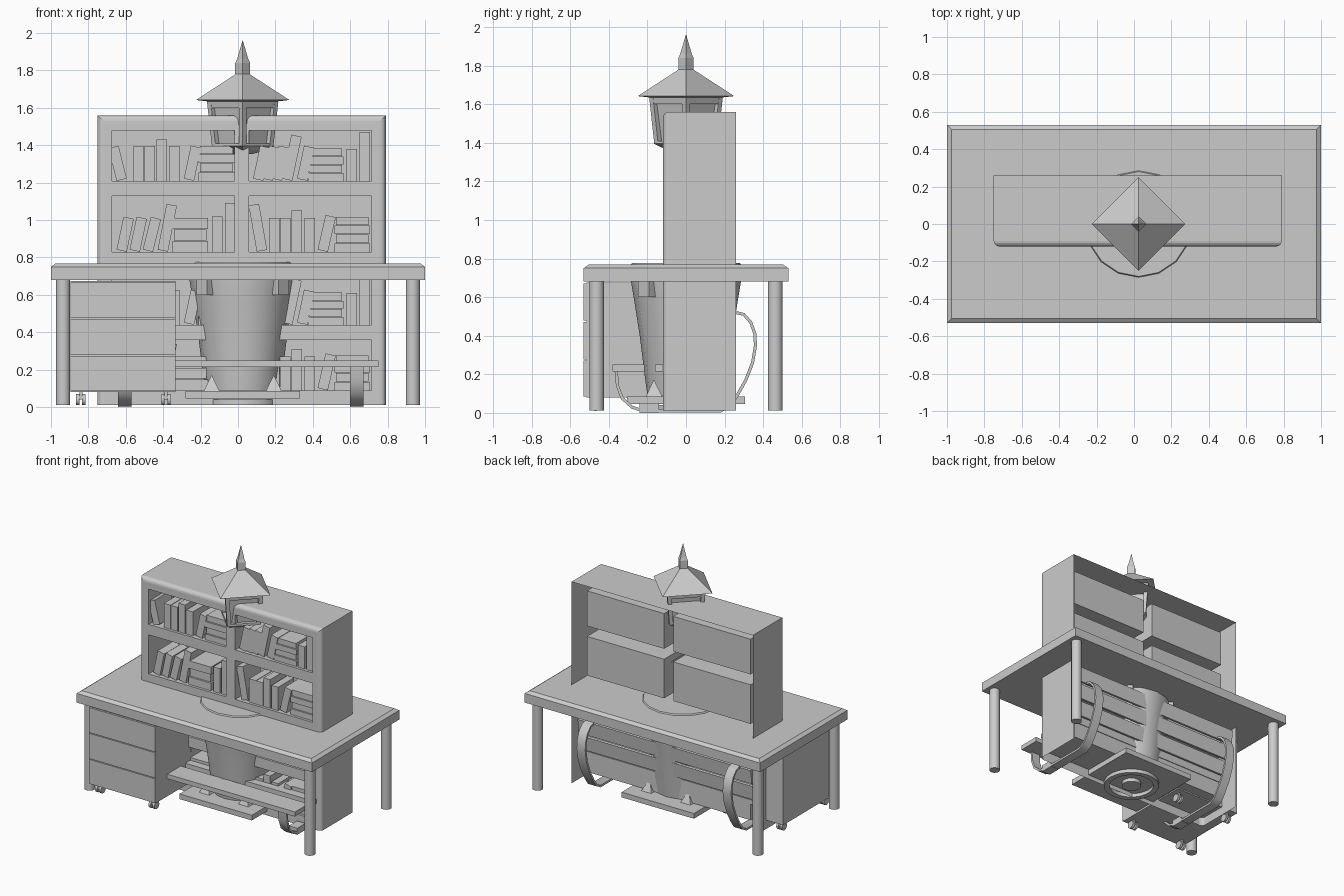
import bpy, bmesh, math
from mathutils import Vector, Matrix

if "Cube" in bpy.data.objects:
    bpy.data.objects.remove(bpy.data.objects["Cube"])


def finish(name, bm):
    me = bpy.data.meshes.new(name)
    bm.to_mesh(me)
    bm.free()
    ob = bpy.data.objects.new(name, me)
    bpy.context.collection.objects.link(ob)
    return ob


def smooth(ob):
    bpy.ops.object.select_all(action='DESELECT')
    ob.select_set(True)
    bpy.context.view_layer.objects.active = ob
    bpy.ops.object.shade_smooth_by_angle()
    return ob


def box(name, x0, x1, y0, y1, z0, z1, lean=0):
    """Box by its limits; lean turns it about y round its bottom centre."""
    bm = bmesh.new()
    bmesh.ops.create_cube(bm, size=1)
    bm.transform(Matrix.Diagonal((x1 - x0, y1 - y0, z1 - z0, 1)))
    bm.transform(Matrix.Translation((0, 0, (z1 - z0) / 2)))
    bm.transform(Matrix.Rotation(math.radians(lean), 4, 'Y'))
    bm.transform(Matrix.Translation(((x0 + x1) / 2, (y0 + y1) / 2, z0)))
    return finish(name, bm)


def lathe(name, profile, n, cx=0, cy=0, turn=0.0, caps=True):
    """Rings of n sides from (radius, z) points."""
    bm = bmesh.new()
    rings = [[bm.verts.new((cx + r * math.cos(turn + 2 * math.pi * i / n),
                            cy + r * math.sin(turn + 2 * math.pi * i / n), z)) for i in range(n)]
             for r, z in profile]
    for a, b in zip(rings, rings[1:]):
        for i in range(n):
            bm.faces.new((a[i], a[(i + 1) % n], b[(i + 1) % n], b[i]))
    if caps:
        bm.faces.new(rings[0][::-1])
        bm.faces.new(rings[-1])
    return finish(name, bm)


def sheets(name, quads):
    bm = bmesh.new()
    for q in quads:
        bm.faces.new([bm.verts.new(p) for p in q])
    bmesh.ops.remove_doubles(bm, verts=bm.verts, dist=1e-5)
    bmesh.ops.recalc_face_normals(bm, faces=bm.faces)
    return finish(name, bm)


def strip(name, path, x0, x1, t):
    """Flat bar of thickness t following a (y, z) path."""
    bm = bmesh.new()
    rings = []
    for i, p in enumerate(path):
        a, b = Vector(path[max(i - 1, 0)]), Vector(path[min(i + 1, len(path) - 1)])
        d = (b - a).normalized()
        n = Vector((-d.y, d.x)) * t / 2
        q = Vector(p)
        rings.append([bm.verts.new((x, *v)) for x, v in
                      ((x0, q - n), (x1, q - n), (x1, q + n), (x0, q + n))])
    for a, b in zip(rings, rings[1:]):
        for i in range(4):
            bm.faces.new((a[i], a[(i + 1) % 4], b[(i + 1) % 4], b[i]))
    bm.faces.new(rings[0][::-1])
    bm.faces.new(rings[-1])
    bmesh.ops.recalc_face_normals(bm, faces=bm.faces)
    return finish(name, bm)


# Desk: chamfered top on four round legs
bm = bmesh.new()
loops = [[bm.verts.new((sx * (1 - i), sy * (.53 - i), z)) for sx, sy in ((-1, -1), (1, -1), (1, 1), (-1, 1))]
         for i, z in ((0, .68), (0, .75), (.025, .768))]
for a, b in zip(loops, loops[1:]):
    for i in range(4):
        bm.faces.new((a[i], a[(i + 1) % 4], b[(i + 1) % 4], b[i]))
bm.faces.new(loops[0][::-1])
bm.faces.new(loops[-1])
finish("desk_top", bm)
for sx in (-1, 1):
    for sy in (-1, 1):
        smooth(lathe("desk_leg", [(.038, .012), (.038, .68)], 24, sx * .935, sy * .463))

# Drawer cabinet on casters
box("cabinet_body", -.895, -.335, -.515, .1, .08, .675)
for z0, z1 in ((.085, .272), (.278, .472), (.478, .67)):
    box("drawer_front", -.895, -.335, -.53, -.515, z0, z1)
for x in (-.84, -.385):
    for y in (-.47, .04):
        box("caster_fork", x - .008, x + .008, y - .02, y + .02, .04, .08)
        for dx in (-.016, .016):
            w = lathe("caster_wheel", [(.03, -.009), (.03, .009)], 16)
            w.data.transform(Matrix.Translation((x + dx, y, .04)) @ Matrix.Rotation(math.pi / 2, 4, 'Y'))
            smooth(w)

# Bookcase: open-backed shell, framed front, four rows of two compartments
L, R, F, B, T, G = -.75, .79, -.12, .26, 1.56, .012
r = .03
shell = [[(x, F + r, G), (x, B, G), (x, B, T), (x, F + r, T)] for x in (L, R)]
shell.append([(L, F + r, T), (R, F + r, T), (R, B, T), (L, B, T)])
for i in range(4):
    a, b = (math.pi / 2 * k / 4 for k in (i, i + 1))
    off = [(r - r * math.cos(t), F + r - r * math.sin(t)) for t in (a, b)]
    (i0, y0), (i1, y1) = off
    shell.append([(L + i0, y0, G), (L + i0, y0, T - i0), (L + i1, y1, T - i1), (L + i1, y1, G)])
    shell.append([(R - i0, y0, G), (R - i0, y0, T - i0), (R - i1, y1, T - i1), (R - i1, y1, G)])
    shell.append([(L + i0, y0, T - i0), (R - i0, y0, T - i0), (R - i1, y1, T - i1), (L + i1, y1, T - i1)])
cols = [(-.675, -.018), (.06, .715)]
rows = [(.09, .36), (.44, .75), (.83, 1.13), (1.21, 1.48)]
xs = [L + r] + [v for c in cols for v in c] + [R - r]
zs = [G] + [v for c in rows for v in c] + [T - r]
D = .18
for i in range(len(xs) - 1):
    for j in range(len(zs) - 1):
        x0, x1, z0, z1 = xs[i], xs[i + 1], zs[j], zs[j + 1]
        if i % 2 and j % 2:
            shell.append([(x0, D, z0), (x1, D, z0), (x1, D, z1), (x0, D, z1)])
            for z in (z0, z1):
                shell.append([(x0, F, z), (x1, F, z), (x1, D, z), (x0, D, z)])
            for x in (x0, x1):
                shell.append([(x, F, z0), (x, D, z0), (x, D, z1), (x, F, z1)])
        else:
            shell.append([(x0, F, z0), (x1, F, z0), (x1, F, z1), (x0, F, z1)])
sheets("bookcase", shell)

# Books: (left, height, lean) uprights and (left, height, count) stacks
pat_a = [(-.65, .18, -14), (-.56, .185, 0), (-.5, .185, 0), (-.435, .22, 0), (-.37, .185, 0), (-.29, .18, 12),
         (.08, .18, 12), (.13, .18, 12), (.18, .18, 12), (.235, .24, 12), (.315, .18, 12), (.58, .17, 0), (.65, .26, 0)]
pat_b = [(-.65, .18, 12), (-.58, .18, 12), (-.51, .18, 14), (-.43, .25, 11), (-.14, .19, 0), (-.07, .26, 0),
         (.1, .25, -10), (.165, .18, 0), (.225, .18, 0), (.287, .22, 0), (.355, .18, 0), (.425, .19, 13)]
stack_a = [(-.21, .19, 4), (.375, .175, 4)]
stack_b = [(-.35, .185, 3), (.515, .19, 4)]
for row, (z0, _) in enumerate(rows):
    books, stacks = (pat_a, stack_a) if row % 2 else (pat_b, stack_b)
    for x, h, lean in books:
        lift = .006 if lean else 0
        box("book", x, x + .056, -.1, .09, z0 + lift, z0 + lift + h, lean)
    for x, h, n in stacks:
        for k in range(n):
            s = .008 * (k % 2)
            box("stacked_book", x + s, x + .19 - s, -.1 + s, .09, z0 + h * k / n, z0 + h * (k + .94) / n)

# Lantern: square body turned on its corner, roof and spire
C = .025
lathe("lantern_roof", [(.19, 1.635), (.25, 1.642), (.045, 1.775), (.04, 1.78)], 4, C)
lathe("lantern_spire", [(.04, 1.775), (.04, 1.84), (.03, 1.86), (.001, 1.96)], 4, C)
lathe("lantern_glass", [(.125, 1.4), (.16, 1.64)], 4, C)
lathe("lantern_floor", [(.05, 1.352), (.125, 1.375), (.165, 1.395), (.163, 1.41), (.12, 1.41)], 4, C)
lathe("lantern_top_rail", [(.185, 1.6), (.19, 1.637)], 4, C)
for i in range(4):
    p = box("lantern_post", -.014, .014, -.014, .014, 0, .235)
    p.data.transform(Matrix.Translation((C, 0, 1.4)) @ Matrix.Rotation(i * math.pi / 2, 4, 'Z')
                     @ Matrix.Translation((.145, 0, 0)) @ Matrix.Rotation(.11, 4, 'Y')
                     @ Matrix.Rotation(math.pi / 4, 4, 'Z'))

# Flared pedestal pot on a square plate with a round foot
smooth(lathe("pot", [(.2, .09), (.215, .2), (.24, .4), (.265, .56), (.285, .68), (.29, .76), (.28, .777)], 16, C))
smooth(lathe("pot_foot_ring", [(.2, .04), (.2, .012), (.16, .012), (.16, .04)], 32, C, caps=False))
smooth(lathe("pot_foot_core", [(.07, .012), (.07, .04)], 24, C))
box("pot_plate", C - .307, C + .307, -.307, .307, .045, .085)
for i in range(4):
    m = Matrix.Translation((C, 0, 0)) @ Matrix.Rotation(math.pi / 4 + i * math.pi / 2, 4, 'Z')
    spike = lathe("pot_corner_leaf", [(.06, .085), (.002, .17)], 4, .235)
    lug = box("pot_rim_lug", .265, .31, -.04, .04, .6, .68)
    for o in (spike, lug):
        o.data.transform(m)

# Bench: slats carried by two bent straps
strap = [(.26, .52), (.3, .51), (.335, .47), (.357, .41), (.36, .35), (.345, .26), (.31, .17), (.265, .09),
         (.225, .035), (.18, .01), (-.22, .01), (-.28, .03), (-.33, .075), (-.355, .14), (-.362, .22)]
for x in (-.605, .635):
    smooth(strip("bench_strap", strap, x - .036, x + .036, .016))
    box("bench_foot", x - .036, x + .036, -.24, -.14, 0, .05)
for y in (-.38, -.16, .02):
    box("bench_seat_slat", -.72, .75, y, y + .165, .215, .25)
for a, b in (((.2, .27), (.215, .38)), ((.22, .4), (.235, .51)), ((.238, .53), (.25, .64))):
    strip("bench_back_slat", [a, b], -.72, .75, .02)
